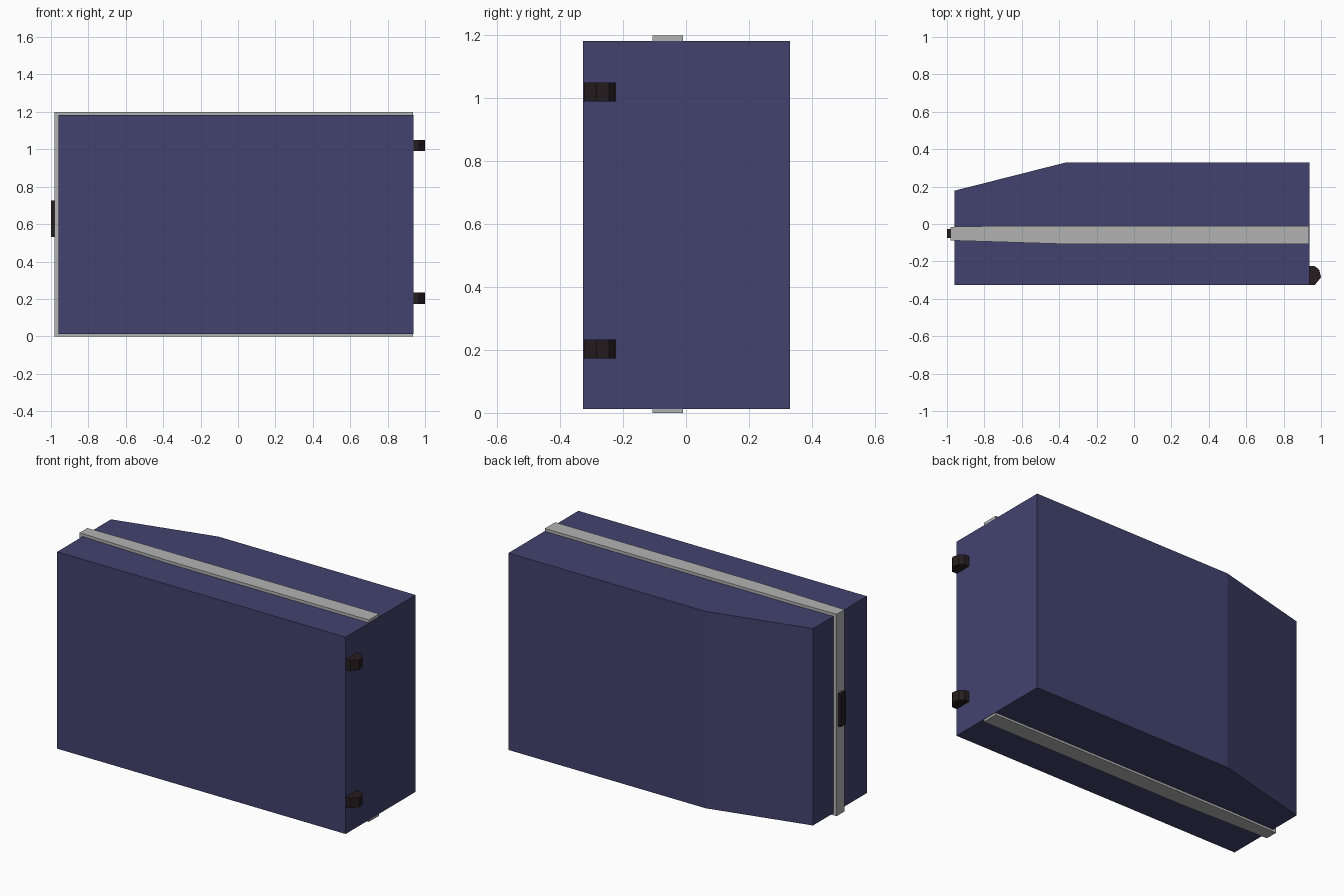
import bpy, bmesh

if "Cube" in bpy.data.objects:
    bpy.data.objects.remove(bpy.data.objects["Cube"])


def material(name, color):
    m = bpy.data.materials.new(name)
    m.diffuse_color = color
    m.use_nodes = True
    m.node_tree.nodes["Principled BSDF"].inputs["Base Color"].default_value = m.diffuse_color
    return m


def prism(name, outline, z0, z1, mat=None):
    """Extrude a top-view outline (x, y) from z0 to z1."""
    bm = bmesh.new()
    face = bm.faces.new([bm.verts.new((x, y, z0)) for x, y in outline])
    ext = bmesh.ops.extrude_face_region(bm, geom=[face])
    verts = [g for g in ext["geom"] if isinstance(g, bmesh.types.BMVert)]
    bmesh.ops.translate(bm, verts=verts, vec=(0, 0, z1 - z0))
    bmesh.ops.recalc_face_normals(bm, faces=bm.faces)
    mesh = bpy.data.meshes.new(name)
    bm.to_mesh(mesh)
    bm.free()
    obj = bpy.data.objects.new(name, mesh)
    bpy.context.collection.objects.link(obj)
    if mat:
        mesh.materials.append(mat)
    return obj


navy = material("navy_shell", (0.055, 0.055, 0.16, 1))
black = material("black_fitting", (0.02, 0.012, 0.014, 1))
metal = material("grey_metal", (0.45, 0.45, 0.45, 1))

# Case body with one tapered back corner
prism("case_body", [(-0.96, -0.327), (0.937, -0.327), (0.937, 0.33),
                    (-0.36, 0.33), (-0.96, 0.178)], 0.013, 1.183, navy)

# Metal closing band around the top, bottom and opening side
prism("closing_band", [(-0.98, -0.088), (-0.40, -0.106), (0.935, -0.106),
                       (0.935, -0.01), (-0.70, -0.01), (-0.98, -0.015)],
      0.0, 1.2, metal)

# Handle on the opening side
prism("handle", [(-1.0, -0.076), (-0.975, -0.076),
                 (-0.975, -0.026), (-1.0, -0.026)], 0.53, 0.725, black)

# Faceted feet on the opposite side
foot = [(0.93, -0.325), (0.967, -0.325), (0.982, -0.308), (1.0, -0.285),
        (0.99, -0.244), (0.968, -0.226), (0.93, -0.224)]
for label, z in (("lower_foot", 0.173), ("upper_foot", 0.99)):
    prism(label, foot, z, z + 0.06, black)
